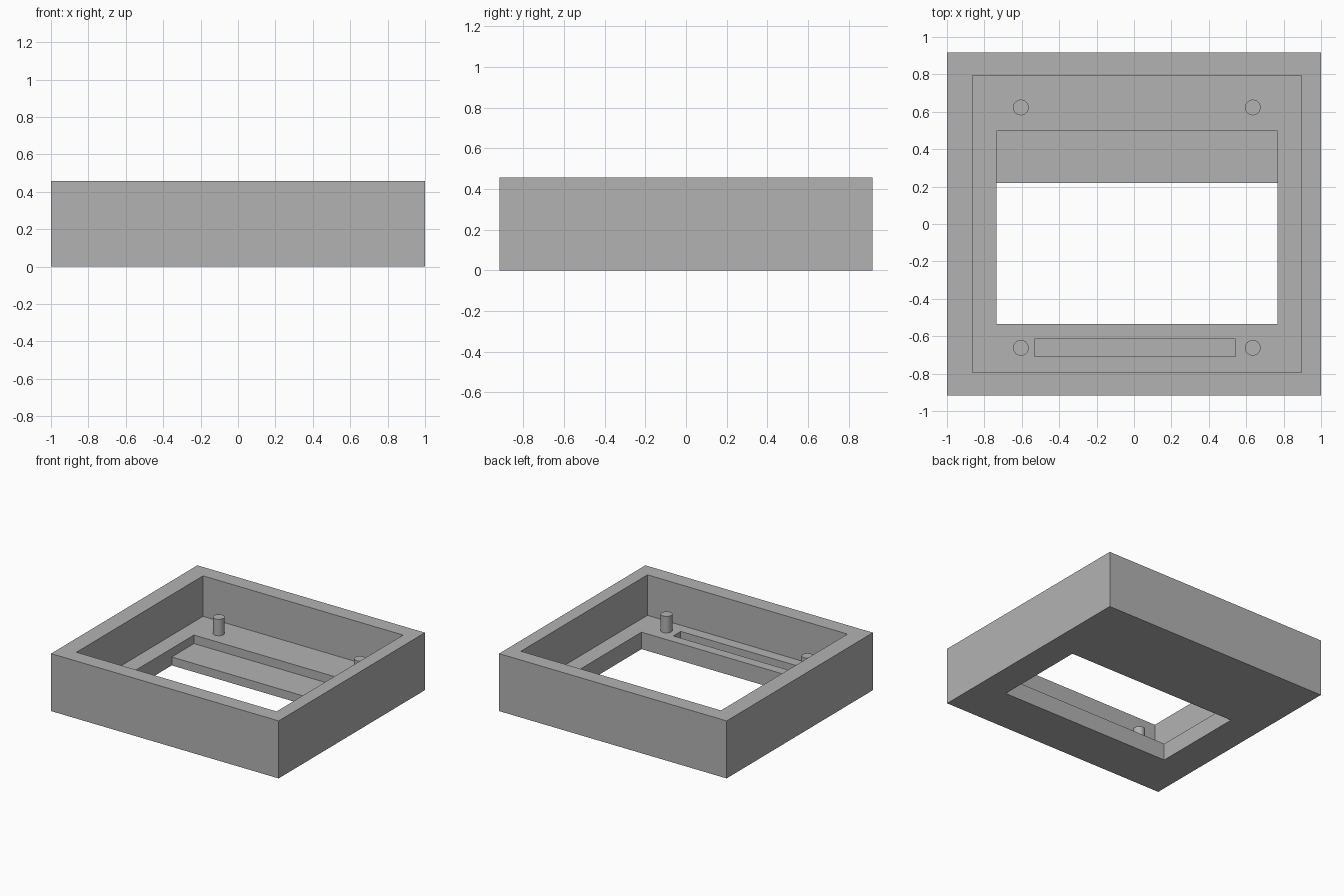
import bpy
import bmesh

old = bpy.data.objects.get("Cube")
if old:
    bpy.data.objects.remove(old, do_unlink=True)

HEIGHT, FLOOR, LEDGE, PIN_TOP = 0.457, 0.135, 0.067, 0.266
ABOVE, BELOW = 0.7, -0.2

grey = bpy.data.materials.new("plain grey")
grey.use_nodes = True
colour = (0.45, 0.45, 0.45, 1)
grey.diffuse_color = colour
grey.node_tree.nodes["Principled BSDF"].inputs["Base Color"].default_value = colour


def prism(name, profile, x0, x1):
    """Extrude a (y, z) profile along x."""
    bm = bmesh.new()
    face = bm.faces.new([bm.verts.new((x0, y, z)) for y, z in profile])
    side = bmesh.ops.extrude_face_region(bm, geom=[face])["geom"]
    verts = [v for v in side if isinstance(v, bmesh.types.BMVert)]
    bmesh.ops.translate(bm, verts=verts, vec=(x1 - x0, 0, 0))
    bmesh.ops.recalc_face_normals(bm, faces=bm.faces)
    mesh = bpy.data.meshes.new(name)
    bm.to_mesh(mesh)
    bm.free()
    mesh.materials.append(grey)
    obj = bpy.data.objects.new(name, mesh)
    bpy.context.collection.objects.link(obj)
    return obj


def block(name, x0, x1, y0, y1, z0, z1):
    return prism(name, [(y0, z0), (y1, z0), (y1, z1), (y0, z1)], x0, x1)


def cut(target, cutter):
    """Subtract the cutter, then discard it."""
    cutter.hide_render = True
    mod = target.modifiers.new("cut", "BOOLEAN")
    mod.operation = "DIFFERENCE"
    mod.solver = "EXACT"
    mod.object = cutter
    bpy.context.view_layer.objects.active = target
    bpy.ops.object.modifier_apply(modifier=mod.name)
    bpy.data.objects.remove(cutter, do_unlink=True)


# Outer housing with its deep pocket
housing = block("housing", -1, 1, -0.918, 0.918, 0, HEIGHT)
cut(housing, block("pocket_cutter", -0.864, 0.895, -0.794, 0.795, FLOOR, ABOVE))

# Window through the floor, with a sunken ledge along its back
window = [(-0.535, BELOW), (0.218, BELOW), (0.218, LEDGE),
          (0.497, LEDGE), (0.497, 0.3), (-0.535, 0.3)]
cut(housing, prism("window_cutter", window, -0.735, 0.766))

# Blind slot in front of the window
cut(housing, block("slot_cutter", -0.533, 0.542, -0.708, -0.614, LEDGE, 0.3))

# Four mounting pins
base = FLOOR - 0.02
for side, x in (("right", -0.605), ("left", 0.635)):
    for end, y in (("front", -0.662), ("back", 0.623)):
        bpy.ops.mesh.primitive_cylinder_add(
            vertices=32, radius=0.042, depth=PIN_TOP - base,
            location=(x, y, (PIN_TOP + base) / 2))
        pin = bpy.context.object
        pin.name = f"{end}_{side}_pin"
        pin.data.materials.append(grey)
        bpy.ops.object.shade_smooth_by_angle()
